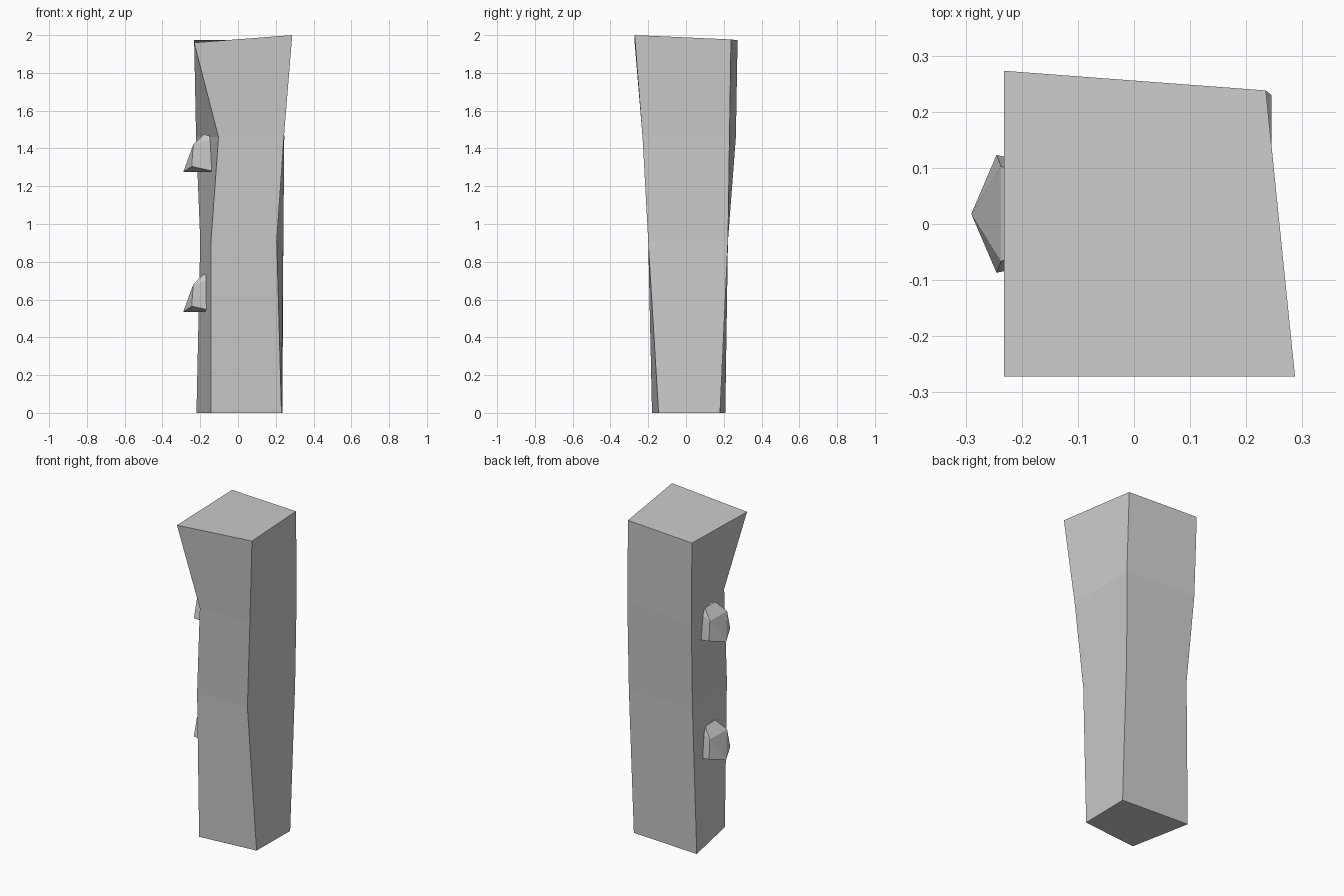
import bpy, bmesh

if "Cube" in bpy.data.objects:
    bpy.data.objects.remove(bpy.data.objects["Cube"])


def finish(bm, name):
    bmesh.ops.recalc_face_normals(bm, faces=bm.faces)
    mesh = bpy.data.meshes.new(name)
    bm.to_mesh(mesh)
    bm.free()
    obj = bpy.data.objects.new(name, mesh)
    bpy.context.collection.objects.link(obj)
    return obj


# Trunk: four uneven square rings (front left, front right, back right, back left)
rings = [
    [(-.143, -.18, 0), (.23, -.145, 0), (.235, .18, 0), (-.22, .208, 0)],
    [(-.143, -.2, .91), (.205, -.2, .91), (.24, .222, .91), (-.2, .222, .91)],
    [(-.103, -.23, 1.46), (.243, -.23, 1.46), (.245, .23, 1.46), (-.222, .264, 1.46)],
    [(-.232, -.272, 1.96), (.287, -.272, 2), (.235, .238, 1.977), (-.232, .273, 1.973)],
]
bm = bmesh.new()
loops = [[bm.verts.new(p) for p in ring] for ring in rings]
for low, high in zip(loops, loops[1:]):
    for i in range(4):
        j = (i + 1) % 4
        bm.faces.new((low[i], low[j], high[j], high[i]))
bm.faces.new(loops[0][::-1])
bm.faces.new(loops[-1])
finish(bm, "trunk")


# Bracket fungi: faceted wedges, symmetric in y, sunk into the left side
def fungus(name, z):
    half = [(-.245, .105, .03), (-.237, .085, .145), (-.18, .05, .2),
            (-.11, .05, .18), (-.11, .075, 0)]
    bm = bmesh.new()
    bm.verts.new((-.29, .018, z))
    for x, y, h in half:
        for side in (-1, 1):
            bm.verts.new((x, .018 + side * y, z + h))
    bmesh.ops.convex_hull(bm, input=bm.verts)
    return finish(bm, name)


fungus("lower_fungus", .535)
fungus("upper_fungus", 1.275)
